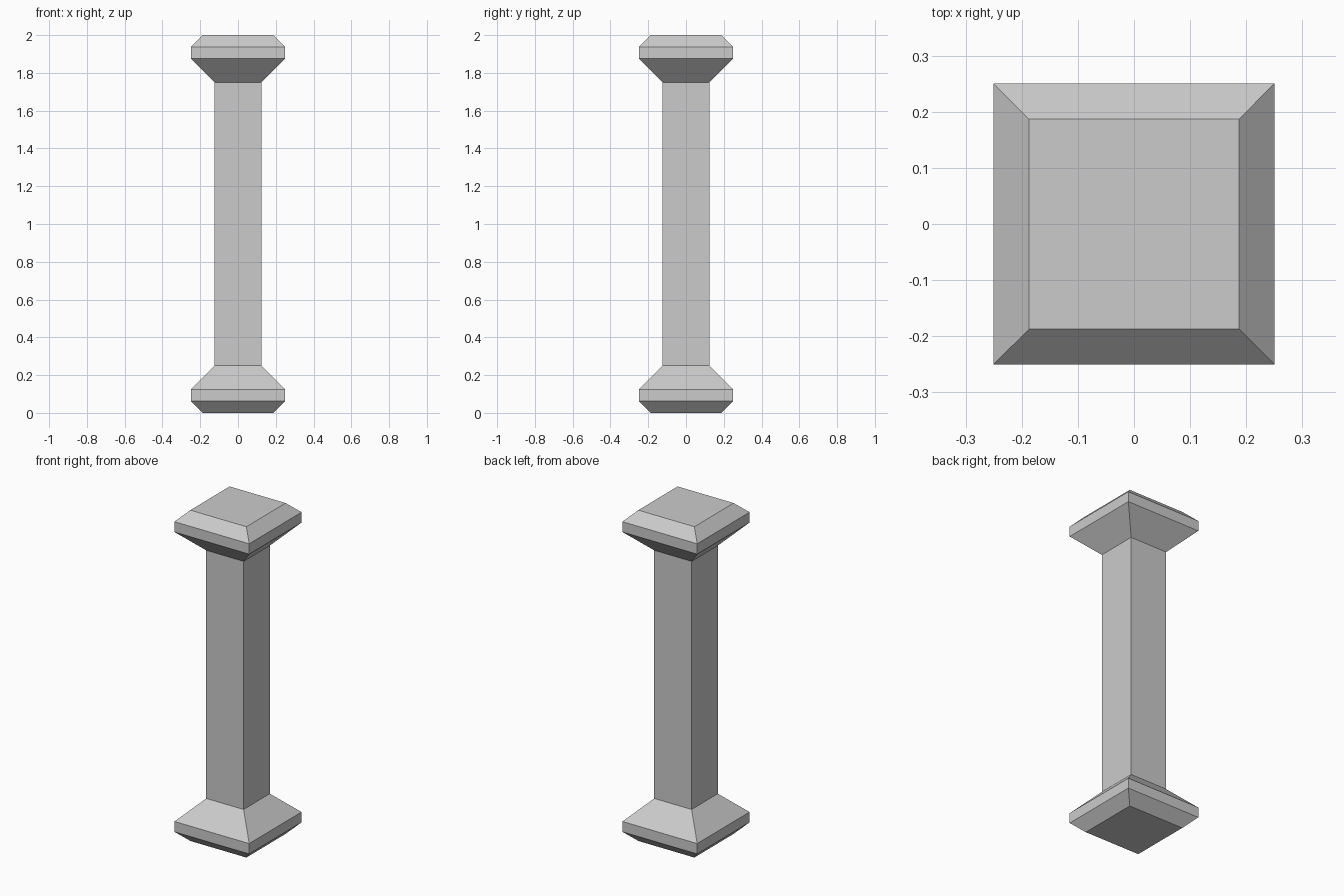
import bpy
import bmesh

if "Cube" in bpy.data.objects:
    bpy.data.objects.remove(bpy.data.objects["Cube"])

# Half-profile of the square pillar: (half width, height), foot to mid-height
FOOT = [(0.1875, 0.0), (0.25, 0.0625), (0.25, 0.125), (0.125, 0.25)]
HEIGHT = 2.0

# The capital mirrors the foot
profile = FOOT + [(w, HEIGHT - z) for w, z in reversed(FOOT)]


def square_loft(name, rings):
    """Stack square rings into one closed, flat-faced solid."""
    bm = bmesh.new()
    loops = [[bm.verts.new((sx * w, sy * w, z))
              for sx, sy in ((-1, -1), (1, -1), (1, 1), (-1, 1))]
             for w, z in rings]
    for low, high in zip(loops, loops[1:]):
        for i in range(4):
            j = (i + 1) % 4
            bm.faces.new((low[i], low[j], high[j], high[i]))
    bm.faces.new(reversed(loops[0]))
    bm.faces.new(loops[-1])
    mesh = bpy.data.meshes.new(name)
    bm.to_mesh(mesh)
    bm.free()
    obj = bpy.data.objects.new(name, mesh)
    bpy.context.collection.objects.link(obj)
    return obj


# Foot, shaft and capital as one continuous pillar
square_loft("pillar", profile)
